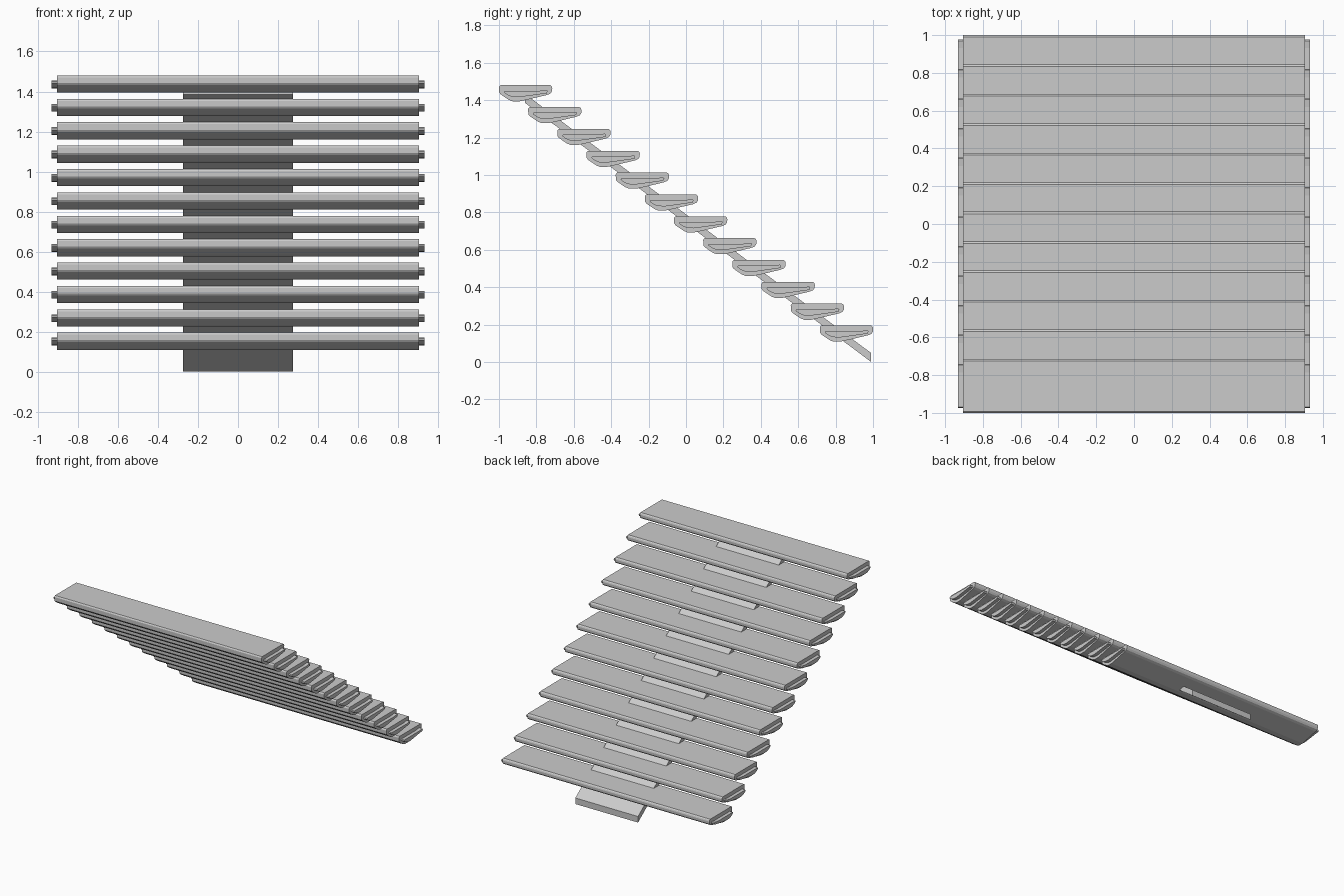
import bpy, bmesh

if "Cube" in bpy.data.objects:
    bpy.data.objects.remove(bpy.data.objects["Cube"])

COUNT = 12
RUN, RISE = 0.156, 0.1168
TOP_Z = 1.48


def prism(name, profile, half_width):
    """Extrude a (y, z) profile symmetrically along x."""
    bm = bmesh.new()
    face = bm.faces.new([bm.verts.new((-half_width, y, z)) for y, z in profile])
    ext = bmesh.ops.extrude_face_region(bm, geom=[face])
    moved = [v for v in ext["geom"] if isinstance(v, bmesh.types.BMVert)]
    bmesh.ops.translate(bm, vec=(2 * half_width, 0, 0), verts=moved)
    bmesh.ops.recalc_face_normals(bm, faces=bm.faces)
    mesh = bpy.data.meshes.new(name)
    bm.to_mesh(mesh)
    bm.free()
    obj = bpy.data.objects.new(name, mesh)
    bpy.context.collection.objects.link(obj)
    return obj


# Section of a tread, y from its front edge, z down from its top face
TREAD = [(0.008, 0), (0.274, 0), (0.282, -0.006), (0.285, -0.015),
         (0.284, -0.032), (0.276, -0.044), (0.258, -0.052),
         (0.165, -0.074), (0.110, -0.086), (0.072, -0.086),
         (0.052, -0.078), (0.028, -0.062), (0.008, -0.048),
         (0.001, -0.038), (0, -0.010), (0.003, -0.004)]

# Section of the slim end rail that sticks out of both tread ends
RAIL = [(0.028, -0.026), (0.036, -0.024), (0.130, -0.036), (0.252, -0.025),
        (0.260, -0.028), (0.257, -0.041), (0.165, -0.056), (0.105, -0.064),
        (0.068, -0.062), (0.045, -0.048)]
RAIL = [(0.026, -0.038), (0.030, -0.030), (0.215, -0.030), (0.254, -0.025),
        (0.260, -0.030), (0.256, -0.043), (0.165, -0.056), (0.105, -0.064),
        (0.068, -0.062), (0.045, -0.052)]

# Treads and end rails, from the high front to the low back
for i in range(COUNT):
    pos = (0, -1 + RUN * i, TOP_Z - RISE * i)
    prism(f"tread_{i + 1}", TREAD, 0.905).location = pos
    prism(f"tread_end_rail_{i + 1}", RAIL, 0.932).location = pos

# Sloping central stringer with a vertical cut at the foot
SLOPE = RISE / RUN
y0, y1 = -0.86, 0.99
length = y1 - y0
prism("central_stringer",
      [(y1, 0), (y1, 0.048), (y0, 0.048 + SLOPE * length), (y0, SLOPE * length)],
      0.274)
